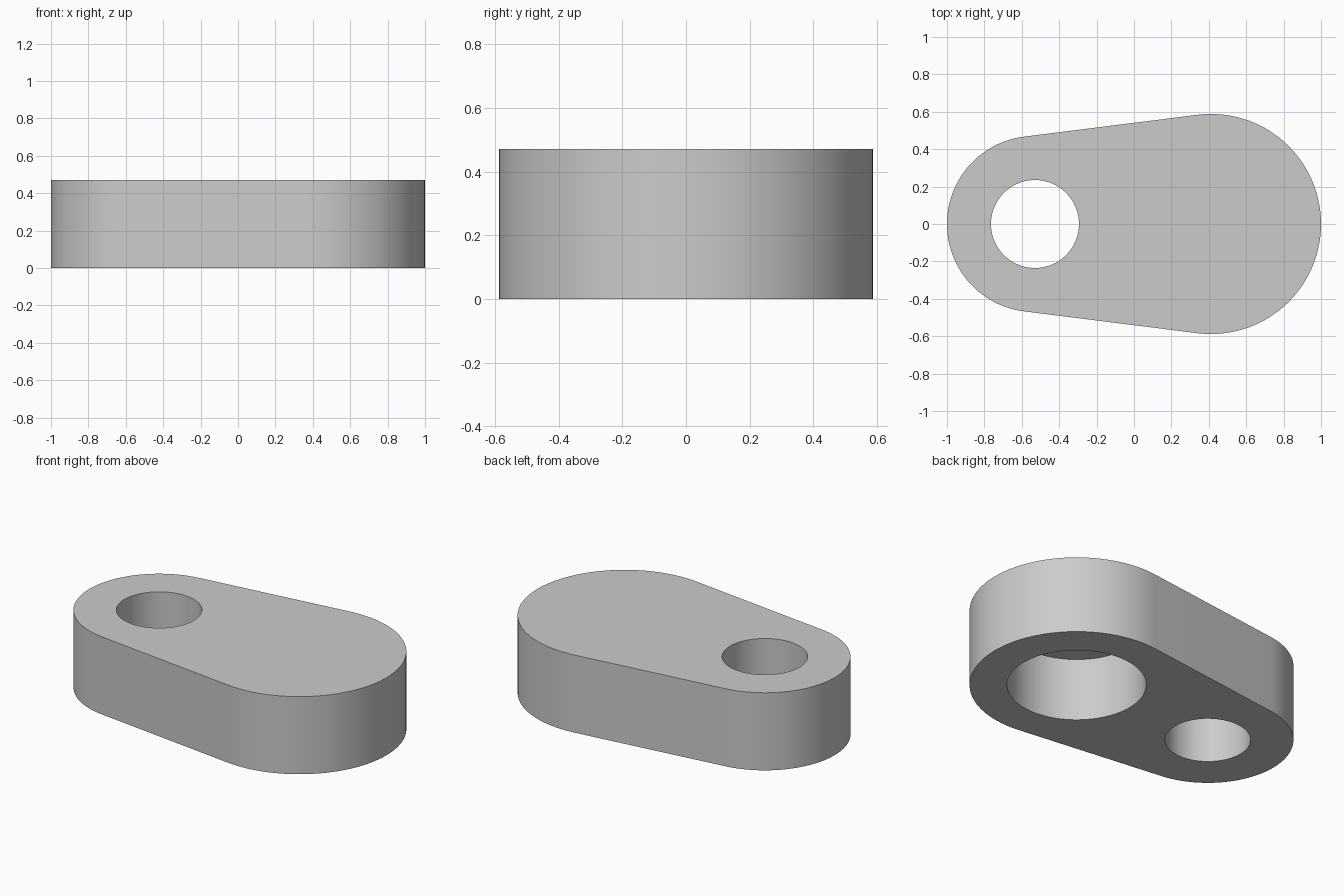
import bpy, bmesh, math

cube = bpy.data.objects.get("Cube")
if cube:
    bpy.data.objects.remove(cube, do_unlink=True)

UNIT = 2 / 17                       # the link is 17 units long
BIG_R, SMALL_R, SPAN = 5 * UNIT, 4 * UNIT, 8 * UNIT
HEIGHT = 4 * UNIT
HOLE_R, POCKET_R, POCKET_DEPTH = 2 * UNIT, 3.25 * UNIT, 3.25 * UNIT
BIG_X, SMALL_X = 1 - BIG_R, SMALL_R - 1

grey = bpy.data.materials.new("light grey")
grey.use_nodes = True
colour = (0.6, 0.6, 0.6, 1)
grey.diffuse_color = colour
grey.node_tree.nodes["Principled BSDF"].inputs["Base Color"].default_value = colour


def arc(cx, radius, start, end, steps):
    angles = [start + (end - start) * i / steps for i in range(steps + 1)]
    return [(cx + radius * math.cos(a), radius * math.sin(a)) for a in angles]


def prism(name, outline, bottom, top):
    """Extrude a flat outline straight up."""
    bm = bmesh.new()
    face = bm.faces.new([bm.verts.new((x, y, bottom)) for x, y in outline])
    extruded = bmesh.ops.extrude_face_region(bm, geom=[face])["geom"]
    verts = [v for v in extruded if isinstance(v, bmesh.types.BMVert)]
    bmesh.ops.translate(bm, verts=verts, vec=(0, 0, top - bottom))
    bmesh.ops.recalc_face_normals(bm, faces=bm.faces)
    mesh = bpy.data.meshes.new(name)
    bm.to_mesh(mesh)
    bm.free()
    mesh.materials.append(grey)
    obj = bpy.data.objects.new(name, mesh)
    bpy.context.collection.objects.link(obj)
    return obj


# Body: two round ends joined by tangent sides
tangent = math.acos((SMALL_R - BIG_R) / SPAN)
outline = arc(BIG_X, BIG_R, -tangent, tangent, 64)
outline += arc(SMALL_X, SMALL_R, tangent, 2 * math.pi - tangent, 56)
body = prism("link_body", outline, 0, HEIGHT)

# Through hole in the small end, blind pocket under the big end
circle = 2 * math.pi
hole = prism("hole_cutter", arc(SMALL_X, HOLE_R, 0, circle, 64)[:-1], -0.1, HEIGHT + 0.1)
pocket = prism("pocket_cutter", arc(BIG_X, POCKET_R, 0, circle, 80)[:-1], -0.1, POCKET_DEPTH)

bpy.ops.object.select_all(action="DESELECT")
bpy.context.view_layer.objects.active = body
body.select_set(True)
for cutter in (hole, pocket):
    cutter.hide_render = True
    cut = body.modifiers.new(cutter.name, "BOOLEAN")
    cut.operation = "DIFFERENCE"
    cut.solver = "EXACT"
    cut.object = cutter
    bpy.ops.object.modifier_apply(modifier=cut.name)
    bpy.data.objects.remove(cutter, do_unlink=True)

bpy.ops.object.shade_smooth_by_angle(angle=math.radians(30))
